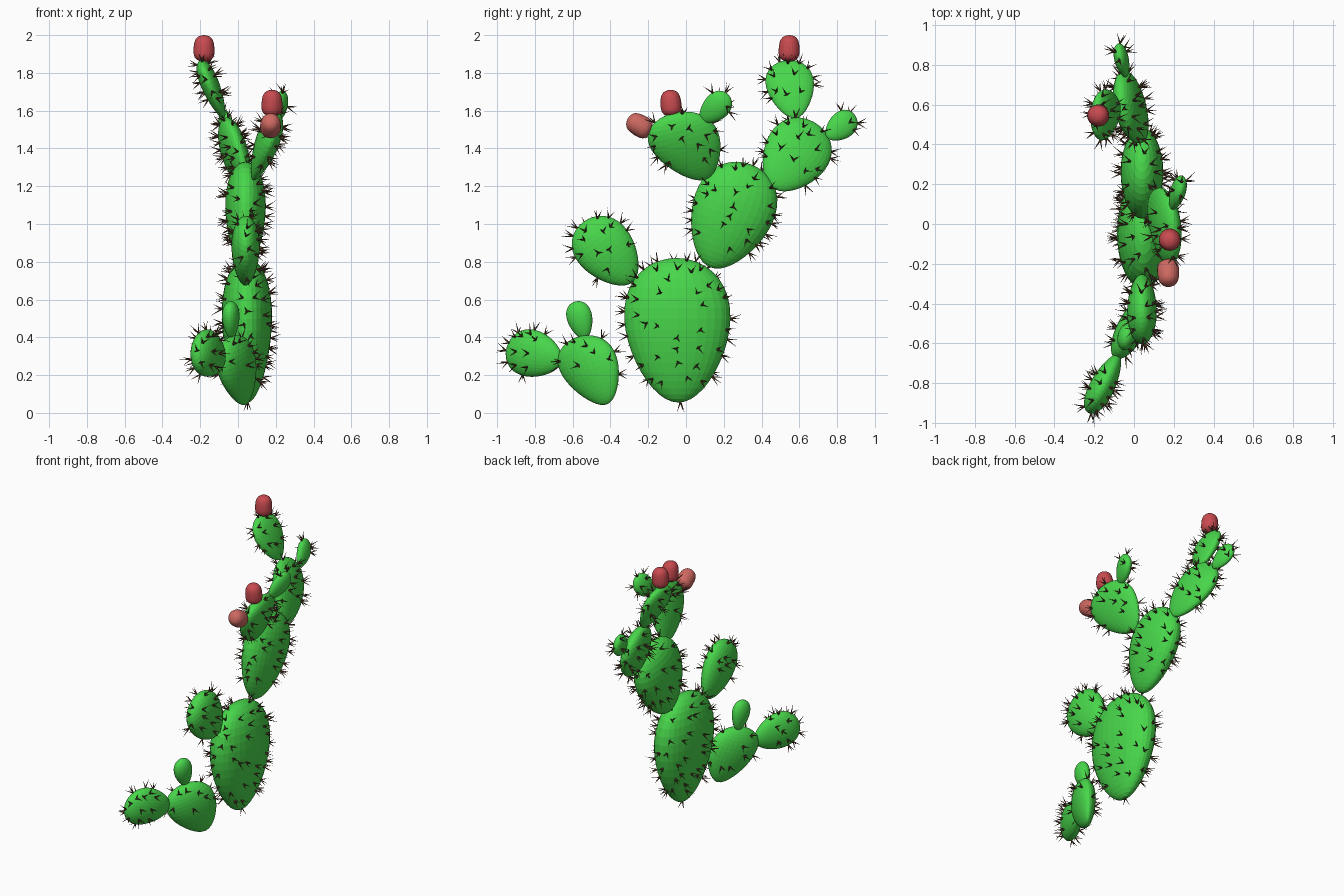
import bpy, bmesh, math, random
from mathutils import Vector

if "Cube" in bpy.data.objects:
    bpy.data.objects.remove(bpy.data.objects["Cube"])

random.seed(7)


def material(name, rgb):
    m = bpy.data.materials.new(name)
    m.diffuse_color = (*rgb, 1)
    m.use_nodes = True
    m.node_tree.nodes["Principled BSDF"].inputs["Base Color"].default_value = m.diffuse_color
    return m


GREEN = material("pad_green", (0.065, 0.68, 0.07))
RED = material("fruit_red", (0.58, 0.07, 0.08))
PINK = material("fruit_pink", (0.62, 0.14, 0.12))
BROWN = material("spine_brown", (0.13, 0.07, 0.035))


def finish(bm, name, mat):
    me = bpy.data.meshes.new(name)
    bm.to_mesh(me)
    bm.free()
    me.materials.append(mat)
    ob = bpy.data.objects.new(name, me)
    bpy.context.collection.objects.link(ob)
    return ob


class Egg:
    """Flattened egg running from base to top, wider towards the top."""
    def __init__(self, base, top, width, thick, k):
        base, top = Vector(base), Vector(top)
        self.c, self.a, self.w = (base + top) / 2, (top - base) / 2, Vector(width)
        self.n = self.w.cross(self.a).normalized() * thick
        self.k = k

    def point(self, u):
        f = 1 + self.k * u.z
        return self.c + self.w * (u.x * f) + self.n * (u.y * f) + self.a * u.z

    def normal(self, u):
        s = u.orthogonal().normalized()
        t = u.cross(s)
        e = 0.01
        p = self.point(u)
        d = (self.point((u + s * e).normalized()) - p).cross(
            self.point((u + t * e).normalized()) - p)
        d.normalize()
        return d if d.dot(p - self.c) > 0 else -d

    def build(self, name, mat, seg=32, rings=20):
        bm = bmesh.new()
        bmesh.ops.create_uvsphere(bm, u_segments=seg, v_segments=rings, radius=1)
        for v in bm.verts:
            v.co = self.point(v.co.normalized())
        bmesh.ops.recalc_face_normals(bm, faces=bm.faces)
        return finish(bm, name, mat)


def add_spine(bm, p, d, length, r=0.0055):
    s = d.orthogonal().normalized() * r
    t = d.cross(s)
    p = p - d * 0.006
    ring = [bm.verts.new(p + s * math.cos(i * math.tau / 5) + t * math.sin(i * math.tau / 5))
            for i in range(5)]
    tip = bm.verts.new(p + d * (length + 0.006))
    for i in range(5):
        bm.faces.new((ring[i], ring[(i + 1) % 5], tip))


def add_spines(egg, name, count, lowest):
    """Clusters of three splayed spines, spread over the pad."""
    bm = bmesh.new()
    used = []
    tries = 0
    while len(used) < count and tries < 5000:
        tries += 1
        u = Vector([random.gauss(0, 1) for _ in range(3)]).normalized()
        p = egg.point(u)
        if u.z < lowest or any((p - q).length < 0.045 for q in used):
            continue
        used.append(p)
        n = egg.normal(u)
        s = n.orthogonal().normalized()
        t = n.cross(s)
        a0 = random.uniform(0, math.tau)
        for i in range(3):
            a = a0 + i * math.tau / 3
            d = n + (s * math.cos(a) + t * math.sin(a)) * random.uniform(0.4, 0.7)
            add_spine(bm, p, d.normalized(), random.uniform(0.05, 0.068))
    finish(bm, name, BROWN)


# name, base, top, half-width vector, half thickness, egg factor, spine clusters, lowest spine
pads = [
    ("trunk_pad", (0.05, -0.04, 0.055), (0.045, -0.05, 0.82), (0, 0.275, 0), 0.13, 0.22, 80, -0.75),
    ("upper_pad", (0.04, 0.13, 0.77), (0.04, 0.345, 1.315), (0, 0.20, -0.075), 0.105, 0.22, 50, -0.6),
    ("back_pad", (0.055, 0.46, 1.19), (-0.075, 0.69, 1.53), (0, 0.142, -0.095), 0.065, 0.2, 36, -0.5),
    ("crown_pad", (-0.075, 0.58, 1.56), (-0.20, 0.53, 1.865), (0, 0.122, 0.015), 0.047, 0.28, 22, -0.3),
    ("back_bud", (-0.04, 0.745, 1.46), (-0.08, 0.895, 1.575), (0, -0.04, 0.058), 0.035, 0.2, 6, 0.4),
    ("front_top_pad", (0.08, 0.10, 1.235), (0.21, -0.08, 1.582), (0, 0.168, 0.05), 0.06, 0.3, 26, -0.4),
    ("front_top_bud", (0.19, 0.08, 1.55), (0.245, 0.228, 1.68), (0, -0.043, 0.055), 0.037, 0.2, 6, 0.4),
    ("middle_side_pad", (0.04, -0.285, 0.69), (0.04, -0.545, 1.01), (0, 0.12, 0.092), 0.073, 0.22, 26, -0.4),
    ("low_side_pad", (0.04, -0.42, 0.045), (-0.04, -0.58, 0.40), (0.075, 0.135, 0.05), 0.07, 0.3, 18, -0.4),
    ("low_end_pad", (-0.08, -0.66, 0.27), (-0.225, -0.945, 0.35), (0.02, 0.035, 0.118), 0.062, 0.2, 22, -0.2),
    ("low_side_bud", (-0.035, -0.535, 0.39), (-0.04, -0.585, 0.59), (0.015, 0.063, 0.015), 0.043, 0.25, 0, 0),
]
for name, base, top, width, thick, k, count, low in pads:
    egg = Egg(base, top, width, thick, k)
    egg.build(name, GREEN)
    if count:
        add_spines(egg, name + "_spines", count, low)

# Spine under the trunk, reaching the ground
bm = bmesh.new()
for dx, dy in ((0, -0.3), (0.4, 0.4), (-0.4, 0.3)):
    add_spine(bm, Vector((0.05, -0.03, 0.06)), Vector((dx, dy, -1)).normalized(), 0.062)
finish(bm, "trunk_base_spines", BROWN)

# Fruits: squarish barrels
fruits = [
    ("crown_fruit", (-0.18, 0.545, 1.86), (-0.18, 0.547, 2.0), (0, 0.055, 0), RED),
    ("front_fruit_upper", (0.18, -0.075, 1.57), (0.18, -0.085, 1.71), (0, 0.055, 0.003), RED),
    ("front_fruit_lower", (0.17, -0.185, 1.49), (0.175, -0.31, 1.555), (0, 0.025, 0.052), PINK),
]
for name, base, top, width, mat in fruits:
    egg = Egg(base, top, width, 0.055, -0.08)
    ob = egg.build(name, mat, 24, 16)
    ax = egg.a.normalized()
    half = egg.a.length
    for v in ob.data.vertices:  # fatten the shoulders
        r = v.co - egg.c
        h = r.dot(ax)
        side = r - ax * h
        v.co = egg.c + ax * h + side * (1 + 0.35 * (h / half) ** 2)
